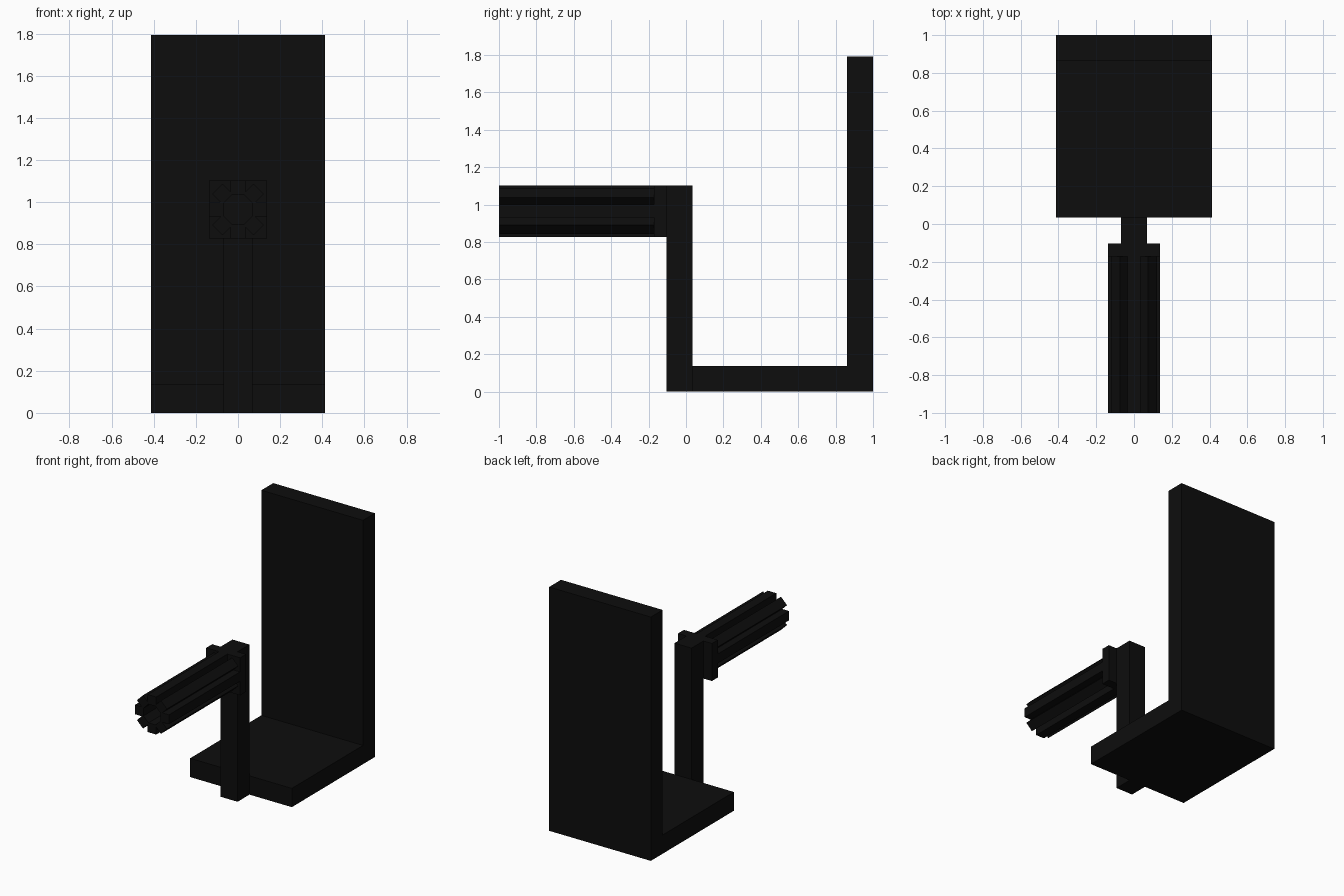
import bpy
import bmesh
import math
from mathutils import Matrix

if "Cube" in bpy.data.objects:
    bpy.data.objects.remove(bpy.data.objects["Cube"])

U = 2 / 29  # the model sits on a regular grid of this size

black = bpy.data.materials.new("near_black")
black.diffuse_color = (0.004, 0.004, 0.004, 1)
black.use_nodes = True
black.node_tree.nodes["Principled BSDF"].inputs["Base Color"].default_value = black.diffuse_color


def box(name, x, y, z, spin=None):
    """Box from (min, max) ranges in grid units; spin = (angle, pivot height) about the y axis."""
    bm = bmesh.new()
    bmesh.ops.create_cube(bm, size=1)
    size = [r[1] - r[0] for r in (x, y, z)]
    mid = [(r[0] + r[1]) / 2 for r in (x, y, z)]
    m = Matrix.Translation(mid) @ Matrix.Diagonal((*size, 1))
    if spin:
        angle, height = spin
        pivot = Matrix.Translation((0, 0, height))
        m = pivot @ Matrix.Rotation(angle, 4, 'Y') @ pivot.inverted() @ m
    bm.transform(Matrix.Scale(U, 4) @ m)
    mesh = bpy.data.meshes.new(name)
    bm.to_mesh(mesh)
    bm.free()
    mesh.materials.append(black)
    obj = bpy.data.objects.new(name, mesh)
    bpy.context.collection.objects.link(obj)
    return obj


# Base, back shield and post
box("base_plate", (-6, 6), (0.5, 12.5), (0, 2))
box("back_plate", (-6, 6), (12.5, 14.5), (0, 26))
box("post", (-1, 1), (-1.5, 0.5), (0, 16))

# Square mount with a ring of eight square barrels
box("barrel_mount", (-2, 2), (-2.5, -1.5), (12, 16))
for i in range(8):
    box(f"barrel_{i + 1}", (-0.5, 0.5), (-14.5, -2.5), (15, 16),
        spin=(i * math.pi / 4, 14))
